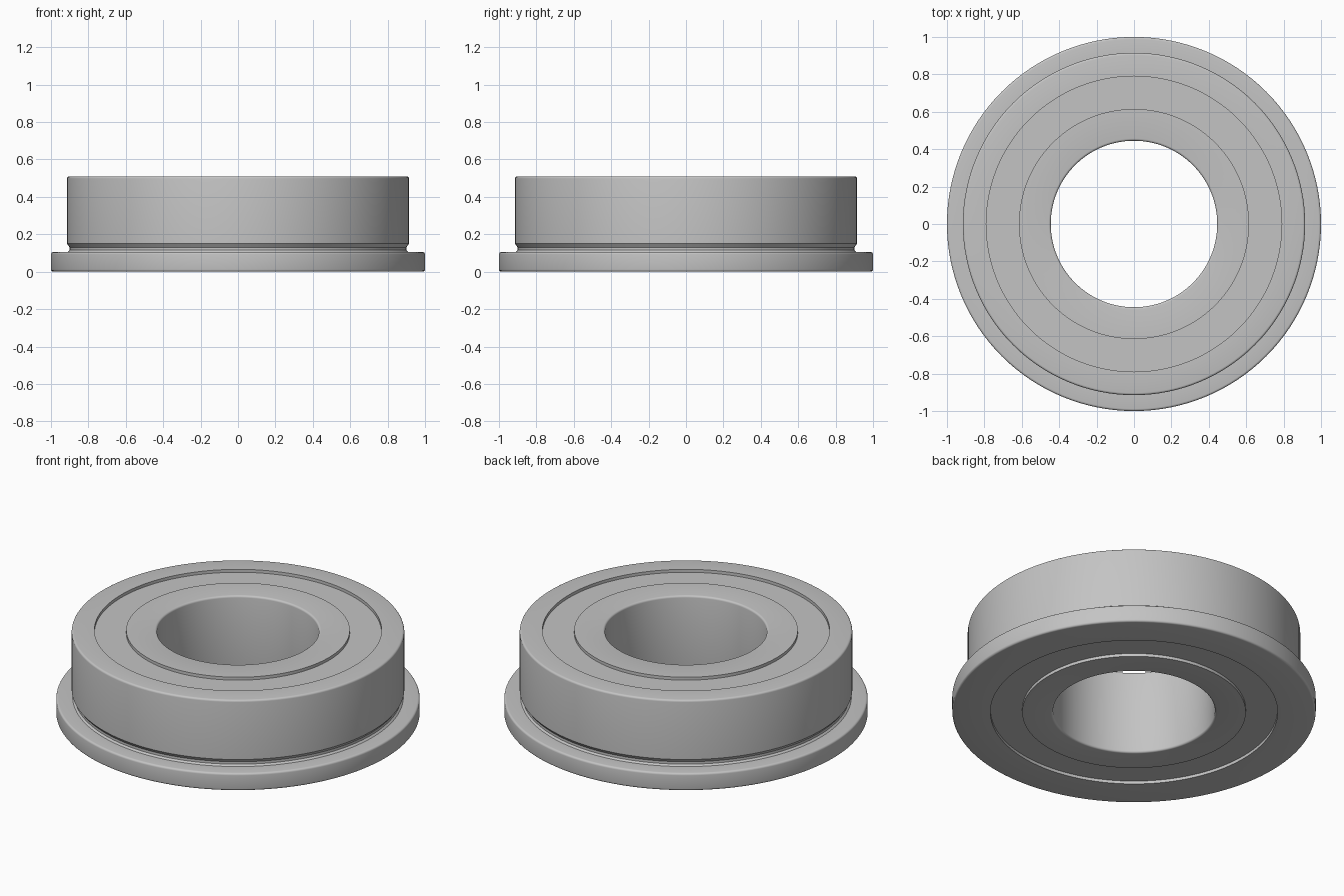
import bpy, bmesh, math
from mathutils import Vector, Matrix

cube = bpy.data.objects.get("Cube")
if cube:
    bpy.data.objects.remove(cube, do_unlink=True)

SEGMENTS = 128
HEIGHT = 0.51
RECESS = 0.018

# Single steel colour
steel = bpy.data.materials.new("grey steel")
steel.use_nodes = True
colour = (0.55, 0.55, 0.55, 1)
steel.diffuse_color = colour
steel.node_tree.nodes["Principled BSDF"].inputs["Base Color"].default_value = colour


def rounded(corners, steps=4):
    """Profile of (radius, height, fillet) corners with the fillets rounded."""
    points = []
    for i, (r, z, fillet) in enumerate(corners):
        here = Vector((r, z))
        if not fillet:
            points.append(here)
            continue
        before = Vector(corners[i - 1][:2])
        after = Vector(corners[(i + 1) % len(corners)][:2])
        start = here + (before - here).normalized() * fillet
        end = here + (after - here).normalized() * fillet
        centre = start + end - here
        for k in range(steps + 1):
            a = k / steps * math.pi / 2
            points.append(centre + (start - centre) * math.cos(a)
                          + (end - centre) * math.sin(a))
    return points


def lathe(name, corners):
    """Turn a closed profile around the z axis."""
    bm = bmesh.new()
    profile = rounded(corners)
    rings = []
    for s in range(SEGMENTS):
        turn = Matrix.Rotation(math.tau * s / SEGMENTS, 3, "Z")
        rings.append([bm.verts.new(turn @ Vector((p.x, 0, p.y))) for p in profile])
    n = len(profile)
    for s in range(SEGMENTS):
        a, b = rings[s], rings[(s + 1) % SEGMENTS]
        for i in range(n):
            j = (i + 1) % n
            bm.faces.new((a[i], b[i], b[j], a[j]))
    bmesh.ops.recalc_face_normals(bm, faces=bm.faces)
    mesh = bpy.data.meshes.new(name)
    bm.to_mesh(mesh)
    bm.free()
    mesh.materials.append(steel)
    obj = bpy.data.objects.new(name, mesh)
    bpy.context.collection.objects.link(obj)
    bpy.ops.object.select_all(action="DESELECT")
    obj.select_set(True)
    bpy.context.view_layer.objects.active = obj
    bpy.ops.object.shade_smooth_by_angle(angle=math.radians(35))
    return obj


# Outer ring with flange and relief groove
lathe("outer_ring", [
    (0.79, 0, 0), (1.0, 0, 0.012), (1.0, 0.105, 0.012),
    (0.91, 0.105, 0), (0.9, 0.115, 0), (0.9, 0.13, 0), (0.915, 0.15, 0),
    (0.915, HEIGHT, 0.012), (0.79, HEIGHT, 0)])

# Inner ring with rounded bore edges
lathe("inner_ring", [
    (0.445, 0, 0.012), (0.615, 0, 0),
    (0.615, HEIGHT, 0), (0.445, HEIGHT, 0.012)])

# Recessed shields closing the gap on both sides
for name, low in (("bottom_shield", RECESS), ("top_shield", HEIGHT - RECESS - 0.03)):
    lathe(name, [(0.61, low, 0), (0.795, low, 0),
                 (0.795, low + 0.03, 0), (0.61, low + 0.03, 0)])
